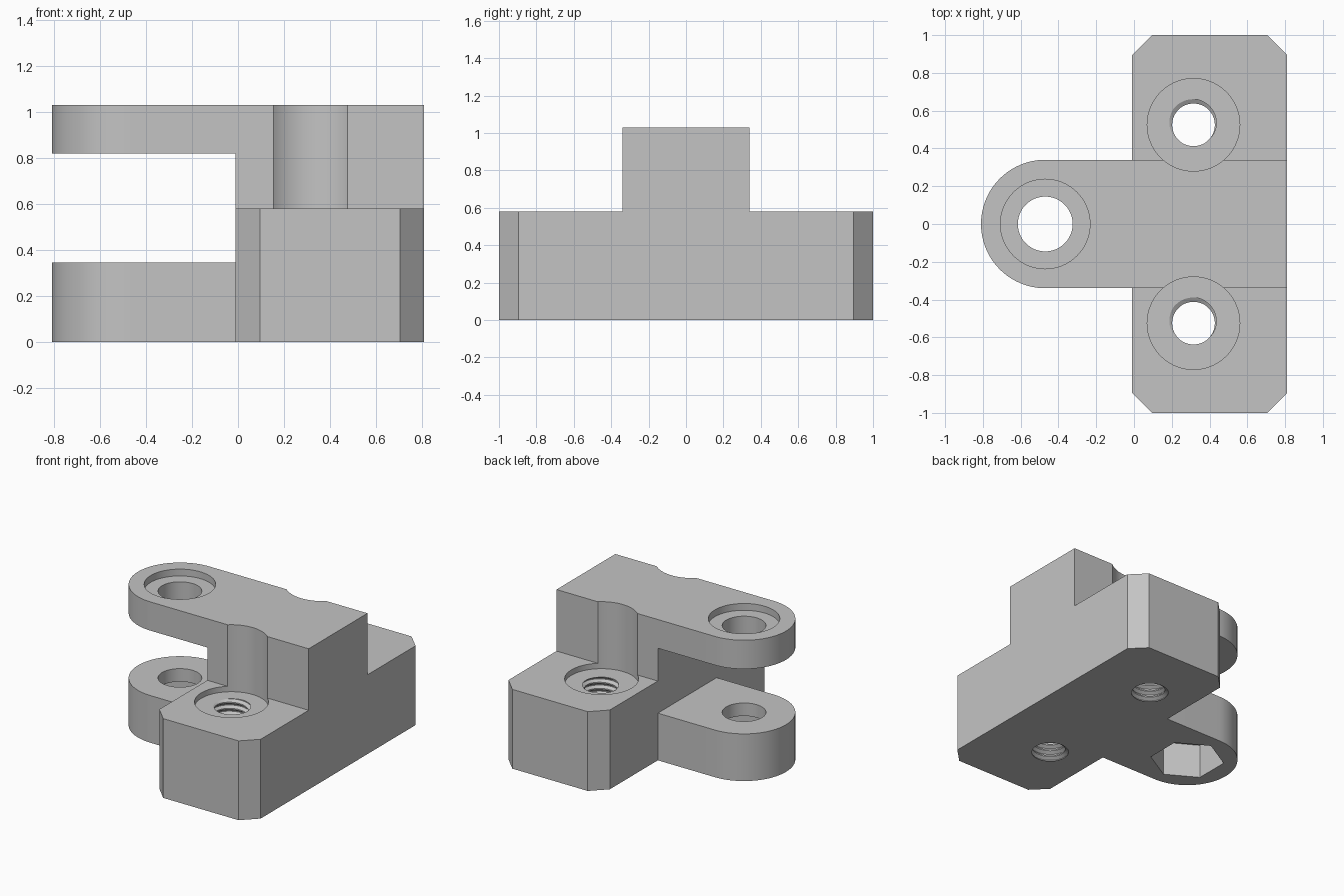
import bpy, bmesh, math
from math import cos, sin, pi

cube = bpy.data.objects.get("Cube")
if cube:
    bpy.data.objects.remove(cube, do_unlink=True)

grey = bpy.data.materials.new("plain grey")
grey.use_nodes = True
colour = (0.55, 0.55, 0.55, 1)
grey.diffuse_color = colour
grey.node_tree.nodes["Principled BSDF"].inputs["Base Color"].default_value = colour


def finish(name, bm):
    bmesh.ops.recalc_face_normals(bm, faces=bm.faces)
    mesh = bpy.data.meshes.new(name)
    bm.to_mesh(mesh)
    bm.free()
    mesh.materials.append(grey)
    obj = bpy.data.objects.new(name, mesh)
    bpy.context.collection.objects.link(obj)
    return obj


def prism(name, outline, z0, z1):
    """Extrude a flat outline from z0 to z1."""
    bm = bmesh.new()
    face = bm.faces.new([bm.verts.new((x, y, z0)) for x, y in outline])
    ext = bmesh.ops.extrude_face_region(bm, geom=[face])["geom"]
    for v in ext:
        if isinstance(v, bmesh.types.BMVert):
            v.co.z = z1
    return finish(name, bm)


def ring(x, y, r, n=96, turn=0.0):
    return [(x + r * cos(turn + 2 * pi * i / n), y + r * sin(turn + 2 * pi * i / n))
            for i in range(n)]


def box_outline(x0, x1, y0, y1):
    return [(x0, y0), (x1, y0), (x1, y1), (x0, y1)]


def combine(target, tool, operation):
    mod = target.modifiers.new(operation.lower(), "BOOLEAN")
    mod.operation, mod.solver, mod.object = operation, "EXACT", tool
    bpy.context.view_layer.update()
    with bpy.context.temp_override(object=target, active_object=target,
                                   selected_objects=[target]):
        bpy.ops.object.modifier_apply(modifier=mod.name)
    bpy.data.objects.remove(tool, do_unlink=True)


def thread_cutter(x, y, z0, z1, pitch, minor, major, n=48):
    """Helical screw shape: each profile point traces its own helix."""
    profile = [(0, minor), (0.2, minor), (0.5, major), (0.65, major)]
    steps = int((z1 - z0) / pitch) * n
    bm = bmesh.new()
    helix = []
    for shift, r in profile:
        helix.append([bm.verts.new((x + r * cos(2 * pi * s / n), y + r * sin(2 * pi * s / n),
                                    z0 + pitch * (shift + s / n))) for s in range(steps + 1)])
    for low, high in zip(helix, helix[1:]):
        for s in range(steps):
            bm.faces.new((low[s], low[s + 1], high[s + 1], high[s]))
    for s in range(steps - n):
        bm.faces.new((helix[-1][s], helix[-1][s + 1], helix[0][s + 1 + n], helix[0][s + n]))
    # close both ends with a fan
    tips = [bm.verts.new((x, y, z)) for z in (z0 - pitch, z1 + 2 * pitch)]
    for e in [e for e in bm.edges if e.is_boundary]:
        high = e.verts[0].co.z > (z0 + z1) / 2
        bm.faces.new((*e.verts, tips[high]))
    return finish("thread_cutter", bm)


# Main dimensions
back, front, half_w, arm_x, bolt_x, bolt_y = 0.81, -0.01, 0.34, -0.47, 0.315, 0.525
base_top, top, c = 0.58, 1.03, 0.105

# Round-ended arm block, split into two arms by the slot
arc = [(arm_x + half_w * cos(pi / 2 + pi * i / 48), half_w * sin(pi / 2 + pi * i / 48))
       for i in range(49)]
arms = prism("clevis_arms", arc + [(back, -half_w), (back, half_w)], 0, top)
combine(arms, prism("slot", box_outline(-1, front, -1, 1), 0.345, 0.82), "DIFFERENCE")

# Wide base with chamfered corners
corners = [(front + c, -1), (back - c, -1), (back, -1 + c), (back, 1 - c),
           (back - c, 1), (front + c, 1), (front, 1 - c), (front, -1 + c)]
body = prism("hinge_bracket", corners, 0, base_top)
combine(body, arms, "UNION")

# Bolt seats and threaded holes on both sides
for side in (-1, 1):
    seat = prism("bolt_seat", ring(bolt_x, side * bolt_y, 0.245), 0.54, 1.2)
    combine(body, seat, "DIFFERENCE")
    combine(body, thread_cutter(bolt_x, side * bolt_y, -0.13, 0.68, 0.045, 0.113, 0.136),
            "DIFFERENCE")

# Pivot hole, its recess on top and the hexagonal nut pocket below
combine(body, prism("pivot_hole", ring(arm_x, 0, 0.145), -0.2, 1.2), "DIFFERENCE")
combine(body, prism("pivot_recess", ring(arm_x, 0, 0.237), 0.98, 1.2), "DIFFERENCE")
combine(body, prism("nut_pocket", ring(arm_x, 0, 0.25, 6, pi / 6), -0.2, 0.25), "DIFFERENCE")

# One material, smooth curves with sharp edges
body.data.materials.clear()
body.data.materials.append(grey)
for p in body.data.polygons:
    p.material_index = 0
bpy.ops.object.select_all(action="DESELECT")
body.select_set(True)
bpy.context.view_layer.objects.active = body
bpy.ops.object.shade_smooth_by_angle(angle=math.radians(25))
